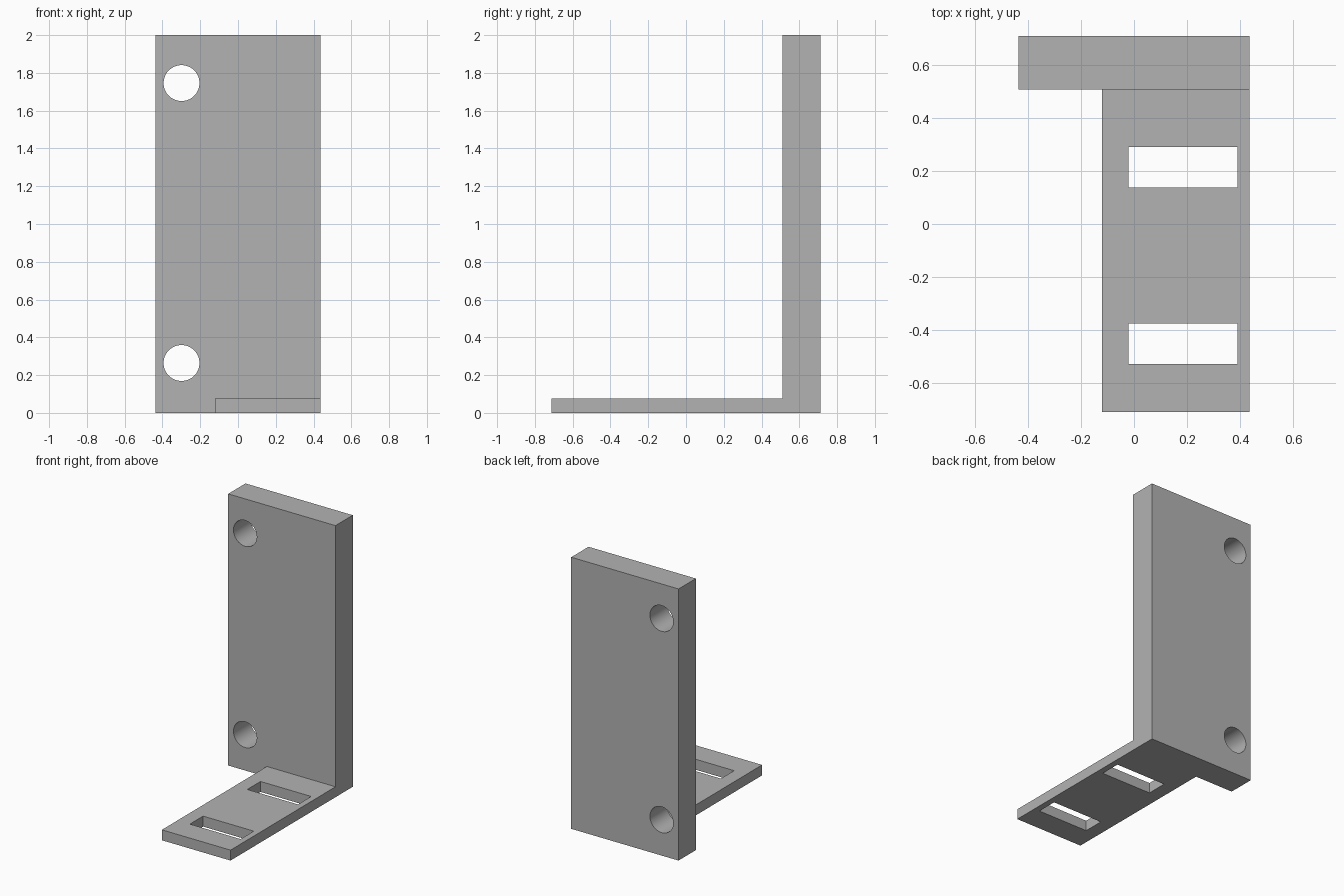
import bpy
import math

cube = bpy.data.objects.get("Cube")
if cube:
    bpy.data.objects.remove(cube, do_unlink=True)

grey = bpy.data.materials.new("plain grey")
grey.use_nodes = True
colour = (0.45, 0.45, 0.45, 1)
grey.diffuse_color = colour
grey.node_tree.nodes["Principled BSDF"].inputs["Base Color"].default_value = colour


def box(name, x, y, z):
    """Box given by its low and high bound on each axis."""
    bounds = (x, y, z)
    bpy.ops.mesh.primitive_cube_add(size=1, location=[sum(b) / 2 for b in bounds])
    obj = bpy.context.object
    obj.name = name
    obj.scale = [b[1] - b[0] for b in bounds]
    bpy.ops.object.transform_apply(location=True, rotation=True, scale=True)
    obj.data.materials.append(grey)
    return obj


def combine(target, tool, operation):
    """Apply a boolean and remove the tool object."""
    tool.hide_render = True
    mod = target.modifiers.new(operation.title(), 'BOOLEAN')
    mod.operation = operation
    mod.solver = 'EXACT'
    mod.object = tool
    bpy.ops.object.select_all(action='DESELECT')
    bpy.context.view_layer.objects.active = target
    target.select_set(True)
    bpy.ops.object.modifier_apply(modifier=mod.name)
    bpy.data.objects.remove(tool, do_unlink=True)


half_w, half_d = 0.437, 0.711
plate_front = 0.51
foot_top = 0.077

# Upright plate and narrower foot, joined into one solid
bracket = box("angle_bracket", (-half_w, half_w), (plate_front, half_d), (0, 2))
foot = box("foot", (-0.122, half_w), (-half_d, plate_front + 0.1), (0, foot_top))
combine(bracket, foot, 'UNION')

# Slots through the foot
for y in (-0.453, 0.215):
    slot = box("slot_cutter", (-0.021, 0.392), (y - 0.077, y + 0.077), (-0.1, 0.2))
    combine(bracket, slot, 'DIFFERENCE')

# Round bolt holes through the upright plate
for z in (0.264, 1.746):
    bpy.ops.mesh.primitive_cylinder_add(
        vertices=64, radius=0.095, depth=0.5,
        location=(-0.299, (plate_front + half_d) / 2, z),
        rotation=(math.pi / 2, 0, 0))
    hole = bpy.context.object
    hole.name = "bolt_hole_cutter"
    hole.data.materials.append(grey)
    combine(bracket, hole, 'DIFFERENCE')

bpy.ops.object.select_all(action='DESELECT')
bracket.select_set(True)
bpy.context.view_layer.objects.active = bracket
bpy.ops.object.shade_smooth_by_angle(angle=math.radians(30))
